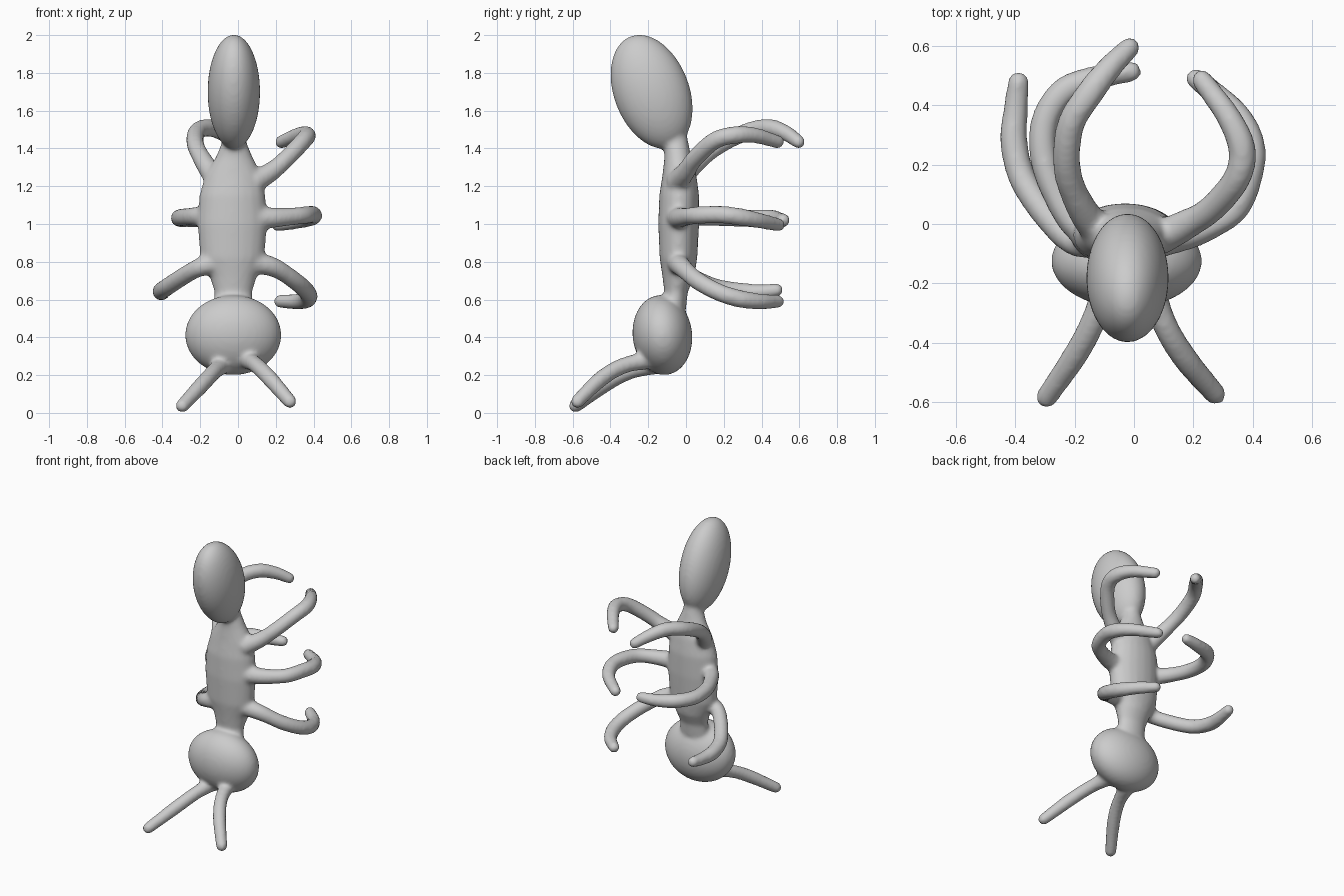
import bpy, bmesh, math
from mathutils import Vector, Matrix

SEG = 20


def loft(bm, rings):
    """Skin a list of (centre, half-axis u, half-axis v) ellipses into a closed tube."""
    loops = []
    for c, u, v in rings:
        loops.append([bm.verts.new(c + u * math.cos(2 * math.pi * i / SEG) + v * math.sin(2 * math.pi * i / SEG))
                      for i in range(SEG)])
    for a, b in zip(loops, loops[1:]):
        for i in range(SEG):
            j = (i + 1) % SEG
            bm.faces.new((a[i], a[j], b[j], b[i]))
    bm.faces.new(loops[0][::-1])
    bm.faces.new(loops[-1])


def spline(pts, n=6):
    """Catmull-Rom samples through the points."""
    p = [2 * pts[0] - pts[1]] + pts + [2 * pts[-1] - pts[-2]]
    out = []
    for k in range(1, len(p) - 2):
        a, b, c, d = p[k - 1:k + 3]
        for i in range(n):
            t = i / n
            out.append(0.5 * (2 * b + (c - a) * t + (2 * a - 5 * b + 4 * c - d) * t ** 2
                              + (3 * b - a - 3 * c + d) * t ** 3))
    return out + [pts[-1]]


def limb(bm, pts, root, mid, tip):
    """Round limb: flared root, even middle, rounded tip."""
    path = spline([Vector(p) for p in pts])
    last = len(path) - 1
    rings = []
    for i, c in enumerate(path):
        t = i / last
        tan = (path[min(i + 1, last)] - path[max(i - 1, 0)]).normalized()
        u = tan.cross(Vector((0, 0, 1))).normalized()
        v = u.cross(tan)
        r = root + (mid - root) * min(1, t / 0.25) if t < 0.7 else mid + (tip - mid) * (t - 0.7) / 0.3
        rings.append((c, u * r, v * r))
    for k in range(1, 6):
        a = k / 6 * math.pi / 2
        r = tip * math.cos(a)
        rings.append((path[-1] + tan * tip * math.sin(a), u * r, v * r))
    loft(bm, rings)


def ellipsoid(bm, centre, radii, tilt=0.0):
    m = Matrix.Translation(centre) @ Matrix.Rotation(tilt, 4, 'X') @ Matrix.Diagonal((*radii, 1))
    bmesh.ops.create_uvsphere(bm, u_segments=40, v_segments=24, radius=1, matrix=m)


bm = bmesh.new()

# abdomen and head
ellipsoid(bm, (-0.022, -0.182, 1.70), (0.139, 0.20, 0.315), math.radians(20.8))
ellipsoid(bm, (-0.025, -0.125, 0.412), (0.255, 0.158, 0.212), math.radians(6))

# thorax: z, x min, x max, y min, y max
thorax = [(0.55, -0.13, 0.08, -0.13, 0.0), (0.64, -0.125, 0.075, -0.115, 0.01),
          (0.72, -0.15, 0.10, -0.125, 0.045), (0.82, -0.20, 0.14, -0.14, 0.06),
          (1.0, -0.215, 0.155, -0.147, 0.07), (1.15, -0.205, 0.145, -0.142, 0.07),
          (1.26, -0.175, 0.125, -0.125, 0.055), (1.35, -0.12, 0.08, -0.115, 0.03),
          (1.42, -0.09, 0.05, -0.115, 0.015), (1.5, -0.07, 0.03, -0.115, 0.0)]
loft(bm, [(Vector(((a + b) / 2, (c + d) / 2, z)), Vector(((b - a) / 2, 0, 0)), Vector((0, (d - c) / 2, 0)))
          for z, a, b, c, d in thorax])

# six legs: upper, middle and lower, left then right
legs = [
    [(-0.10, -0.05, 1.21), (-0.175, 0.05, 1.32), (-0.225, 0.18, 1.42), (-0.215, 0.33, 1.49),
     (-0.15, 0.44, 1.51), (-0.08, 0.53, 1.48), (-0.015, 0.595, 1.435)],
    [(0.08, -0.05, 1.22), (0.18, 0.0, 1.28), (0.26, 0.05, 1.35), (0.345, 0.15, 1.44),
     (0.365, 0.25, 1.47), (0.32, 0.36, 1.47), (0.23, 0.485, 1.435)],
    [(-0.13, -0.05, 1.04), (-0.22, 0.03, 1.04), (-0.295, 0.18, 1.035), (-0.305, 0.33, 1.03),
     (-0.24, 0.445, 1.03), (-0.12, 0.495, 1.02), (-0.01, 0.515, 1.02)],
    [(0.10, -0.05, 1.03), (0.22, -0.02, 1.035), (0.34, 0.05, 1.045), (0.39, 0.17, 1.05),
     (0.395, 0.27, 1.04), (0.34, 0.38, 1.02), (0.21, 0.49, 0.995)],
    [(-0.08, -0.05, 0.80), (-0.19, -0.06, 0.775), (-0.27, 0.0, 0.735), (-0.37, 0.14, 0.67),
     (-0.405, 0.27, 0.645), (-0.40, 0.38, 0.64), (-0.39, 0.48, 0.65)],
    [(0.06, -0.05, 0.80), (0.19, -0.02, 0.77), (0.30, 0.06, 0.70), (0.365, 0.17, 0.64),
     (0.37, 0.28, 0.605), (0.32, 0.39, 0.59), (0.225, 0.485, 0.59)],
]
for pts in legs:
    limb(bm, pts, 0.06, 0.047, 0.036)

# two antennae on the head
limb(bm, [(-0.08, -0.16, 0.26), (-0.13, -0.31, 0.215), (-0.19, -0.43, 0.15), (-0.295, -0.585, 0.037)],
     0.055, 0.043, 0.037)
limb(bm, [(0.04, -0.16, 0.29), (0.10, -0.33, 0.25), (0.17, -0.45, 0.18), (0.275, -0.575, 0.06)],
     0.055, 0.043, 0.037)

bmesh.ops.recalc_face_normals(bm, faces=bm.faces)
mesh = bpy.data.meshes.new("ant_body")
bm.to_mesh(mesh)
bm.free()
ant = bpy.data.objects.new("ant_body", mesh)
bpy.context.collection.objects.link(ant)

# fuse the parts into one soft skin
remesh = ant.modifiers.new("fuse", 'REMESH')
remesh.mode = 'VOXEL'
remesh.voxel_size = 0.012
remesh.use_smooth_shade = True
soften = ant.modifiers.new("soften", 'SMOOTH')
soften.factor = 0.5
soften.iterations = 10
